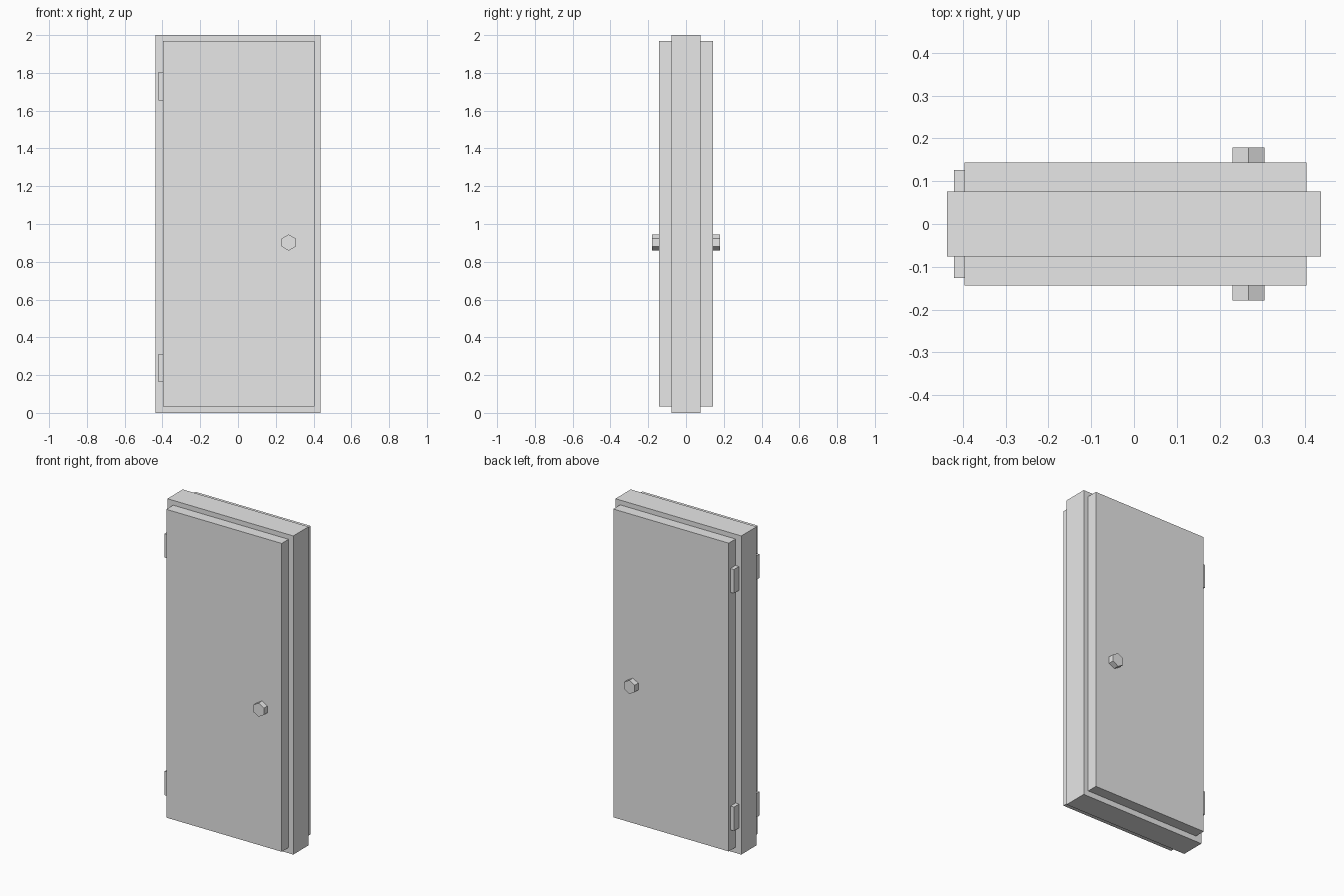
import bpy
import math

cube = bpy.data.objects.get("Cube")
if cube:
    bpy.data.objects.remove(cube, do_unlink=True)

GREY = (0.8, 0.8, 0.8, 1)
mat = bpy.data.materials.new("light_grey")
mat.use_nodes = True
mat.diffuse_color = GREY
mat.node_tree.nodes["Principled BSDF"].inputs["Base Color"].default_value = GREY


def finish(name):
    obj = bpy.context.object
    obj.name = name
    obj.data.materials.append(mat)
    return obj


def box(name, low, high):
    """Box spanning two opposite corners."""
    centre = [(a + b) / 2 for a, b in zip(low, high)]
    bpy.ops.mesh.primitive_cube_add(size=1, location=centre)
    obj = finish(name)
    obj.scale = [abs(b - a) for a, b in zip(low, high)]
    bpy.ops.object.transform_apply(location=False, rotation=False, scale=True)
    return obj


FRAME_Y, PANEL_Y, HINGE_Y, KNOB_Y = 0.076, 0.144, 0.126, 0.179
PANEL_LEFT, PANEL_RIGHT = 0.404, -0.397

# Slab frame in the middle
box("frame", (-0.437, -FRAME_Y, 0), (0.437, FRAME_Y, 2))

# Raised panel, hinges and knob on each face
for side, s in (("front", -1), ("back", 1)):
    box(side + "_panel", (PANEL_RIGHT, s * FRAME_Y, 0.035),
        (PANEL_LEFT, s * PANEL_Y, 1.97))

    for level, z in (("lower", 0.163), ("upper", 1.654)):
        box(f"{side}_{level}_hinge", (-0.421, s * FRAME_Y, z),
            (PANEL_RIGHT, s * HINGE_Y, z + 0.15))

    # Six-sided knob with a corner pointing up
    bpy.ops.mesh.primitive_cylinder_add(
        vertices=6, radius=0.043, depth=KNOB_Y - PANEL_Y,
        location=(0.268, s * (PANEL_Y + KNOB_Y) / 2, 0.902),
        rotation=(math.radians(90), 0, 0))
    finish(side + "_knob")
